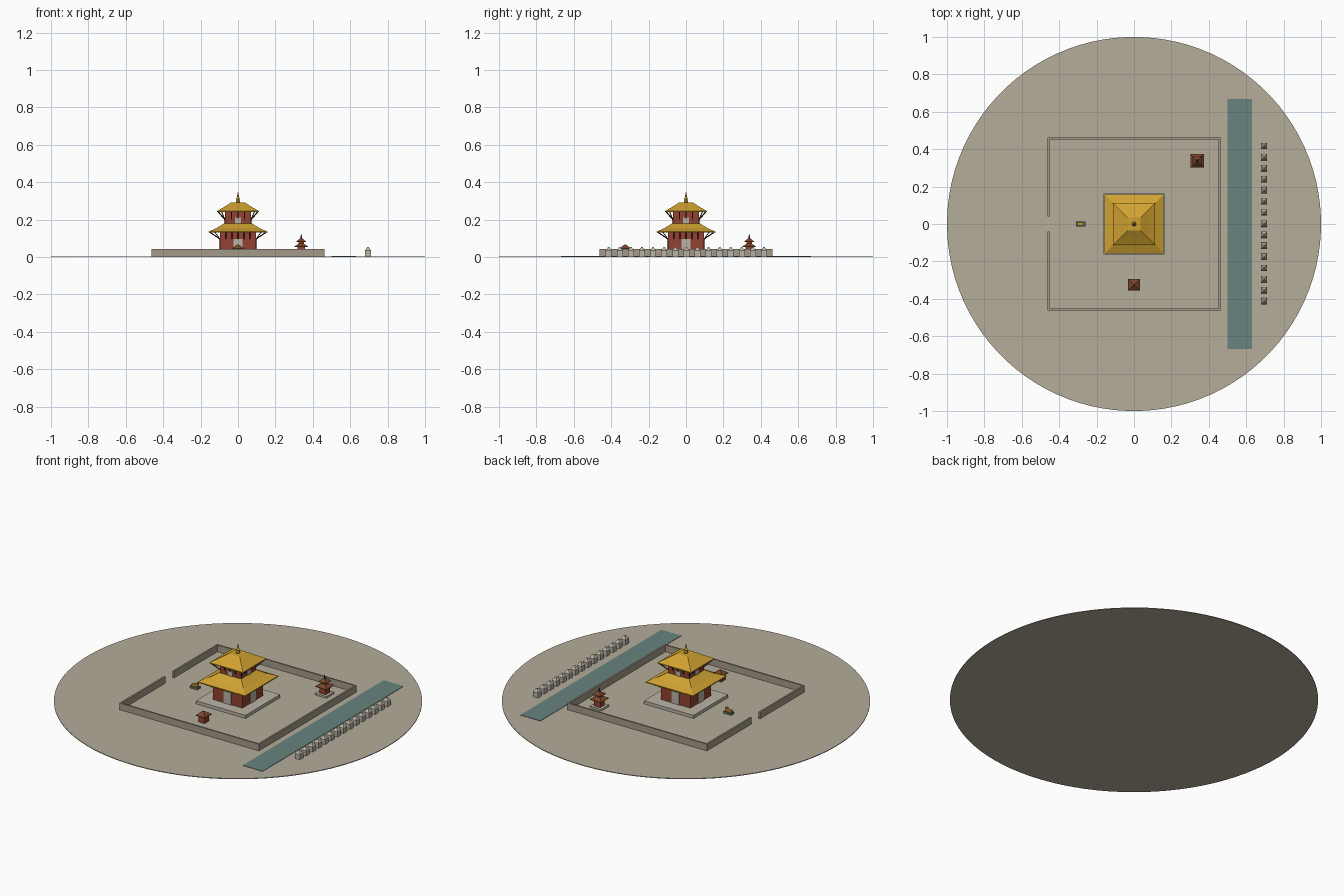
import bpy, bmesh, math
from mathutils import Vector, Matrix

if "Cube" in bpy.data.objects:
    bpy.data.objects.remove(bpy.data.objects["Cube"])


def material(name, r, g, b):
    m = bpy.data.materials.new(name)
    lin = [((c / 255 + 0.055) / 1.055) ** 2.4 for c in (r, g, b)]
    m.diffuse_color = (*lin, 1)
    m.use_nodes = True
    m.node_tree.nodes["Principled BSDF"].inputs["Base Color"].default_value = m.diffuse_color
    return m


EARTH = material("sandy earth", 181, 173, 154)
STONE = material("pale stone", 186, 180, 166)
WALL = material("wall stone", 164, 154, 138)
WATER = material("river teal", 103, 131, 127)
RED = material("brick red", 146, 66, 50)
GOLD = material("gilded roof", 208, 162, 48)
BROWN = material("roof brown", 122, 70, 42)
DARK = material("dark timber", 72, 38, 27)
BRONZE = material("green bronze", 96, 112, 92)


class Part:
    """Collects simple solids into one object of one colour."""

    def __init__(self, name, mat):
        self.name, self.mat, self.bm = name, mat, bmesh.new()

    def box(self, x, y, z0, sx, sy, h):
        m = Matrix.Translation((x, y, z0 + h / 2)) @ Matrix.Diagonal((sx, sy, h, 1))
        bmesh.ops.create_cube(self.bm, size=1, matrix=m)
        return self

    def stack(self, x, y, rings, n=4):
        """Solid of regular n-gon rings (half width, z); squares stay axis aligned."""
        k = math.sqrt(2) if n == 4 else 1
        loops = []
        for r, z in rings:
            loops.append([self.bm.verts.new((
                x + r * k * math.cos(2 * math.pi * (i + 0.5) / n),
                y + r * k * math.sin(2 * math.pi * (i + 0.5) / n), z)) for i in range(n)])
        for a, b in zip(loops, loops[1:]):
            for i in range(n):
                j = (i + 1) % n
                self.bm.faces.new((a[i], a[j], b[j], b[i]))
        self.bm.faces.new(loops[0][::-1])
        self.bm.faces.new(loops[-1])
        return self

    def beam(self, p, q, w):
        p, q = Vector(p), Vector(q)
        d = q - p
        m = (Matrix.Translation((p + q) / 2) @ d.to_track_quat('Z', 'Y').to_matrix().to_4x4()
             @ Matrix.Diagonal((w, w, d.length, 1)))
        bmesh.ops.create_cube(self.bm, size=1, matrix=m)
        return self

    def done(self):
        me = bpy.data.meshes.new(self.name)
        self.bm.to_mesh(me)
        self.bm.free()
        me.materials.append(self.mat)
        ob = bpy.data.objects.new(self.name, me)
        bpy.context.collection.objects.link(ob)
        return ob


def four_sides():
    """Rotations that repeat a detail on every face of a square tower."""
    return [Matrix.Rotation(i * math.pi / 2, 3, 'Z') for i in range(4)]


# Ground disc and river
Part("ground", EARTH).stack(0, 0, [(1, 0), (1, 0.004)], 96).done()
Part("river", WATER).box(0.565, 0, 0.002, 0.132, 1.336, 0.004).done()

# Compound wall with a gateway gap on the left side
wall = Part("compound_wall", WALL)
T, W, H = 0.010, 0.458, 0.041
for s in (-1, 1):
    wall.box(0, s * W, 0.003, 2 * W + T, T, H)
    wall.box(-W, s * (W + 0.04) / 2, 0.003, T, W - 0.04, H)
wall.box(W, 0, 0.003, T, 2 * W, H)
wall.done()

# Main temple: plinth, two storeys, two gilded roofs
Part("plinth", STONE).box(0, 0, 0.003, 0.328, 0.328, 0.02).done()
Part("lower_storey", RED).stack(0, 0, [(0.097, 0.02), (0.097, 0.14)]).done()
Part("upper_storey", RED).stack(0, 0, [(0.070, 0.17), (0.070, 0.25)]).done()
Part("lower_roof", GOLD).stack(0, 0, [(0.157, 0.130), (0.157, 0.136), (0.115, 0.154),
                                      (0.075, 0.180)]).done()
Part("upper_roof", GOLD).stack(0, 0, [(0.111, 0.240), (0.111, 0.246), (0.072, 0.269),
                                      (0.036, 0.292)]).done()

# Roof finial
Part("finial", GOLD).stack(0, 0, [(0.012, 0.291), (0.012, 0.300), (0.007, 0.304), (0.010, 0.311),
                                  (0.006, 0.319), (0.002, 0.345)], 12).done()

# Doors, windows and slanted roof struts on each face
doors = Part("doors", STONE)
struts = Part("roof_struts", DARK)
for rot in four_sides():
    for half, z0, h, w in ((0.097, 0.023, 0.073, 0.05), (0.070, 0.180, 0.03, 0.032)):
        c = rot @ Vector((0, -half - 0.001, 0))
        along_x = abs(c.y) > abs(c.x)
        doors.box(c.x, c.y, z0, w if along_x else 0.006, 0.006 if along_x else w, h)
    for half, reach, z0, z1, n in ((0.097, 0.150, 0.097, 0.132, 7), (0.070, 0.106, 0.200, 0.242, 5)):
        for i in range(n):
            u = -1 + 2 * i / (n - 1)
            out = reach if abs(u) == 1 else (half + reach) / 2
            if u == 1:
                continue  # shared corner strut
            struts.beam(rot @ Vector((u * half, -half, z0)),
                        rot @ Vector((u * (reach if u == -1 else half), -out, z1)), 0.005)
doors.done()
struts.done()

# Small pagoda in the back right corner
px = py = 0.338
Part("pagoda_base", STONE).box(px, py, 0.003, 0.074, 0.074, 0.012).done()
Part("pagoda_body", RED).stack(px, py, [(0.021, 0.014), (0.021, 0.06), (0.014, 0.06),
                                        (0.014, 0.09)]).done()
Part("pagoda_roofs", BROWN).stack(px, py, [(0.037, 0.053), (0.037, 0.056), (0.014, 0.071)]).stack(
    px, py, [(0.025, 0.081), (0.025, 0.084), (0.006, 0.100)]).done()
Part("pagoda_spire", DARK).stack(px, py, [(0.005, 0.099), (0.005, 0.106), (0.001, 0.122)], 8).done()

# Front pavilion
Part("pavilion_body", RED).box(0, -0.325, 0.003, 0.040, 0.040, 0.042).done()
Part("pavilion_roof", BROWN).stack(0, -0.325, [(0.031, 0.042), (0.031, 0.046), (0.003, 0.067)]).done()

# Low altar facing the gateway, with a gilded ornament
Part("altar", BRONZE).box(-0.285, 0, 0.003, 0.050, 0.028, 0.014).done()
Part("altar_ornament", GOLD).box(-0.285, 0, 0.017, 0.036, 0.014, 0.012).box(
    -0.270, 0, 0.026, 0.012, 0.012, 0.012).done()

# Row of riverside shrines
bodies = Part("shrine_bodies", STONE)
roofs = Part("shrine_roofs", STONE)
for i in range(15):
    y = (i - 7) * 0.0593 + 0.002
    bodies.box(0.695, y, 0.003, 0.032, 0.032, 0.033)
    roofs.stack(0.695, y, [(0.017, 0.035), (0.008, 0.046), (0.004, 0.053)])
bodies.done()
roofs.done()
